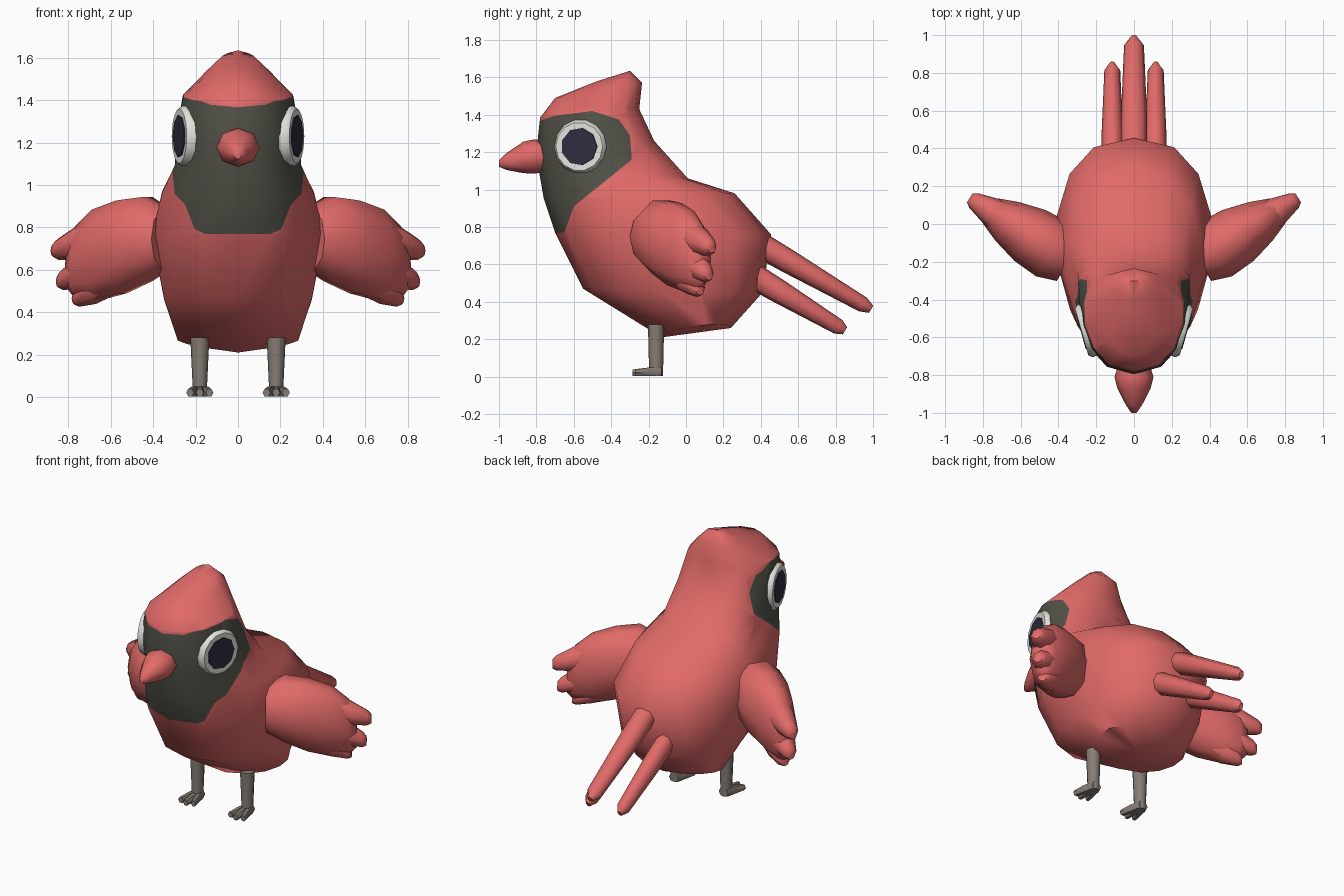
import bpy, bmesh, math
from mathutils import Vector as V

if "Cube" in bpy.data.objects:
    bpy.data.objects.remove(bpy.data.objects["Cube"])


def mat(name, rgb):
    m = bpy.data.materials.new(name)
    m.diffuse_color = (*rgb, 1)
    m.use_nodes = True
    m.node_tree.nodes["Principled BSDF"].inputs["Base Color"].default_value = m.diffuse_color
    return m


RED = mat("coral red", (0.75, 0.145, 0.14))
DARK = mat("charcoal mask", (0.083, 0.083, 0.065))
WHITE = mat("eye white", (0.76, 0.76, 0.72))
PUPIL = mat("pupil navy", (0.026, 0.026, 0.05))
GREY = mat("leg grey", (0.24, 0.205, 0.18))


def loft_bm(rings):
    """Skin a list of point rings and close both ends with fans."""
    bm = bmesh.new()
    vs = [[bm.verts.new(p) for p in r] for r in rings]
    n = len(vs[0])
    for a, b in zip(vs, vs[1:]):
        for i in range(n):
            j = (i + 1) % n
            bm.faces.new((a[i], a[j], b[j], b[i]))
    for r in (vs[0], vs[-1]):
        mid = bm.verts.new((r[0].co + r[n // 2].co) / 2)
        for i in range(n):
            bm.faces.new((r[i], r[(i + 1) % n], mid))
    bmesh.ops.recalc_face_normals(bm, faces=bm.faces)
    return bm


def finish(name, bm, mats, angle=55):
    me = bpy.data.meshes.new(name)
    bm.to_mesh(me)
    bm.free()
    ob = bpy.data.objects.new(name, me)
    bpy.context.collection.objects.link(ob)
    for m in mats:
        me.materials.append(m)
    bpy.ops.object.select_all(action='DESELECT')
    ob.select_set(True)
    bpy.context.view_layer.objects.active = ob
    bpy.ops.object.shade_smooth_by_angle(angle=math.radians(angle))
    return ob


def tube(name, sections, u, v, m, n=8):
    """Loft of ellipses: (centre, radius along u, radius along v)."""
    u, v = V(u), V(v)
    rings = [[V(c) + u * a * math.cos(k * math.tau / n) + v * b * math.sin(k * math.tau / n)
              for k in range(n)] for c, a, b in sections]
    return finish(name, loft_bm(rings), [m])


# ---- body and head: tilted rings (front y, z, back y, z, half width, side lift)
RINGS = [(-0.13, 0.21, 0.24, 0.26, 0.29, 0.035),
         (-0.55, 0.47, 0.41, 0.45, 0.355, 0),
         (-0.70, 0.77, 0.455, 0.76, 0.415, 0),
         (-0.76, 0.95, 0.26, 0.98, 0.365, 0),
         (-0.79, 1.12, 0.01, 1.06, 0.305, 0),
         (-0.795, 1.25, -0.17, 1.26, 0.295, 0),
         (-0.78, 1.385, -0.25, 1.43, 0.265, 0.01),
         (-0.70, 1.49, -0.235, 1.57, 0.145, 0),
         (-0.48, 1.578, -0.30, 1.635, 0.088, -0.02)]


def body_ring(yf, zf, yb, zb, w, lift, n=14):
    pts = []
    for k in range(n):
        t = k * math.tau / n
        s, q = math.cos(t), math.sin(t)
        head = zf > 1.0
        x = math.copysign(abs(q) ** (0.8 if s > 0 else 0.86 if head else 0.83), q)
        f = (s + (0.14 if head else 0.08) * (1 - s * s) + 1) / 2
        pts.append((x * w, yf + (yb - yf) * f, zf + (zb - zf) * f + lift * abs(x)))
    return pts


# face mask outline in side profile
MASK = [(-0.9, 1.325), (-0.70, 1.395), (-0.50, 1.42), (-0.36, 1.375), (-0.30, 1.29),
        (-0.29, 1.16), (-0.60, 0.91), (-0.65, 0.77), (-0.9, 0.765)]


def inside(y, z):
    hit = False
    for (y1, z1), (y2, z2) in zip(MASK, MASK[1:] + MASK[:1]):
        if (z1 > z) != (z2 > z) and y < y1 + (z - z1) / (z2 - z1) * (y2 - y1):
            hit = not hit
    return hit


bm = loft_bm([body_ring(*r) for r in RINGS])
for (y1, z1), (y2, z2) in zip(MASK, MASK[1:]):
    faces = []
    for f in bm.faces:
        ys = [v.co.y for v in f.verts]
        zs = [v.co.z for v in f.verts]
        if (min(ys) <= max(y1, y2) and max(ys) >= min(y1, y2)
                and min(zs) <= max(z1, z2) and max(zs) >= min(z1, z2)):
            faces.append(f)
    geom = set(faces)
    for f in faces:
        geom.update(f.edges)
        geom.update(f.verts)
    bmesh.ops.bisect_plane(bm, geom=list(geom), dist=1e-5, plane_co=(0, y1, z1),
                           plane_no=(0, z1 - z2, y2 - y1))
for f in bm.faces:
    c = f.calc_center_median()
    f.material_index = int(inside(c.y, c.z))
finish("body", bm, [RED, DARK])

# ---- beak
tube("beak", [((0, -0.75, 1.175), 0.085, 0.08), ((0, -0.81, 1.177), 0.103, 0.092),
              ((0, -0.87, 1.172), 0.088, 0.084), ((0, -0.96, 1.15), 0.042, 0.045),
              ((0, -1.0, 1.14), 0.014, 0.018)], (1, 0, 0), (0, 0, 1), RED)

# ---- tail feathers
for name, x, r, y0, z0, y1, z1 in [("tail_middle", 0, 0.07, 0.36, 0.725, 0.99, 0.36),
                                   ("tail_left", -0.115, 0.056, 0.34, 0.55, 0.85, 0.245),
                                   ("tail_right", 0.115, 0.056, 0.34, 0.55, 0.85, 0.245)]:
    d = V((0, y1 - y0, z1 - z0))
    p = V((x, y0, z0))
    side = d.normalized().cross(V((1, 0, 0)))
    tube(name, [(p, r, 0.07), (p + d * 0.3, r, 0.064), (p + d * 0.93, r * 0.75, 0.042),
                (p + d, r * 0.25, 0.022)], (1, 0, 0), side, RED)

for s, tag in ((1, "right"), (-1, "left")):
    # ---- wing: swept back, with three feather tips
    def at(x, z):
        return V((s * x, -0.16 + (x - 0.39) * 0.62, z))
    thick = (s * -0.53, 0.85, 0)
    tube("wing_" + tag, [(at(0.34, 0.745), 0.13, 0.15), (at(0.43, 0.745), 0.167, 0.208),
                         (at(0.55, 0.708), 0.158, 0.23), (at(0.67, 0.67), 0.12, 0.225),
                         (at(0.755, 0.635), 0.08, 0.18), (at(0.795, 0.61), 0.04, 0.11)],
         thick, (0, 0, 1), RED, 10)
    for i, (xa, za, xb, zb) in enumerate([(0.60, 0.78, 0.87, 0.69), (0.60, 0.66, 0.845, 0.545),
                                          (0.52, 0.60, 0.77, 0.465)]):
        a, b = at(xa, za), at(xb, zb)
        tube(f"wing_feather_{tag}_{i + 1}",
             [(a, 0.09, 0.09), (a.lerp(b, 0.6), 0.075, 0.08), (a.lerp(b, 0.92), 0.045, 0.05),
              (b, 0.027, 0.03)], thick, (0, 0, 1), RED)

    # ---- eye: white rim turned around the axis, with a flat pupil
    nrm = V((s * 0.962, -0.273, 0))
    tan = V((s * 0.273, 0.962, 0))
    c = V((s * 0.256, -0.565, 1.23))
    tube("eye_rim_" + tag, [(c + nrm * d, r, r) for d, r in
                            [(-0.06, 0.14), (0.002, 0.145), (0.022, 0.130), (0.021, 0.10)]],
         tan, (0, 0, 1), WHITE, 14)
    tube("pupil_" + tag, [(c + nrm * d, r, r) for d, r in
                          [(0.020, 0.101), (0.026, 0.1)]], tan, (0, 0, 1), PUPIL, 9)

    # ---- leg and three toes
    x = s * 0.18
    tube("leg_" + tag, [((x, -0.16, 0.004), 0.034, 0.038), ((x, -0.16, 0.05), 0.034, 0.038),
                        ((x, -0.16, 0.22), 0.042, 0.042), ((x, -0.16, 0.28), 0.045, 0.044)],
         (1, 0, 0), (0, 1, 0), GREY)
    for i in (-1, 0, 1):
        tube(f"toe_{tag}_{i + 2}", [((x + i * 0.01, -0.13, 0.027), 0.024, 0.027),
                                    ((x + i * 0.028, -0.20, 0.026), 0.024, 0.026),
                                    ((x + i * 0.046, -0.27 - 0.015 * (i == 0), 0.021), 0.018, 0.02)],
             (1, 0, 0), (0, 0, 1), GREY, 6)
